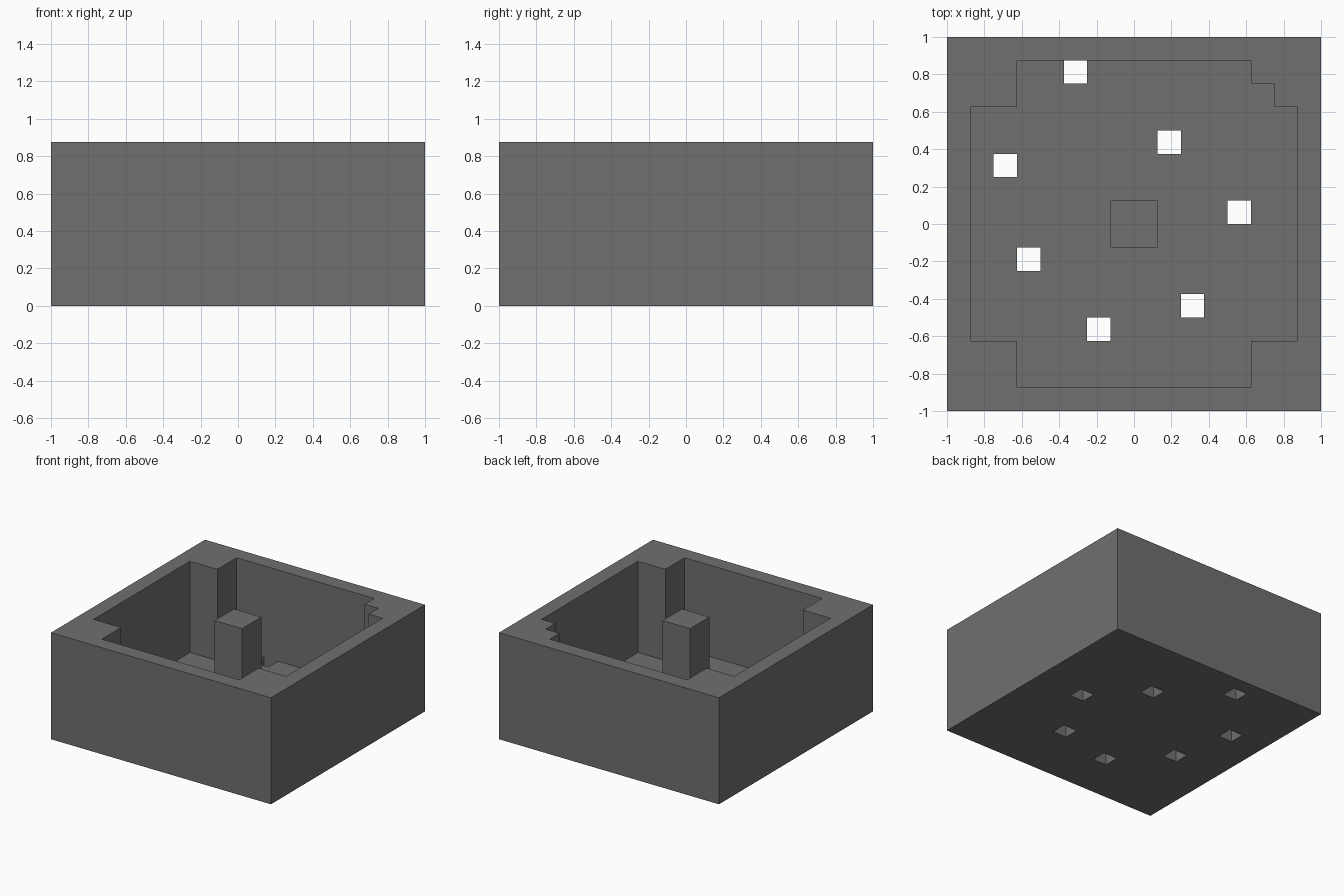
import bpy
import bmesh

CELL = 0.125      # everything snaps to this module
HEIGHT = 7 * CELL
FLOOR = CELL

cube = bpy.data.objects.get("Cube")
if cube:
    bpy.data.objects.remove(cube, do_unlink=True)

# Single dark grey material
GREY = (0.16, 0.16, 0.16, 1)
mat = bpy.data.materials.new("dark grey")
mat.use_nodes = True
mat.diffuse_color = GREY
mat.node_tree.nodes["Principled BSDF"].inputs["Base Color"].default_value = GREY


def prism(name, outline, z0, z1):
    """Extrude a flat outline, given in cells, from z0 to z1."""
    bm = bmesh.new()
    face = bm.faces.new([bm.verts.new((x * CELL, y * CELL, z0)) for x, y in outline])
    top = bmesh.ops.extrude_face_region(bm, geom=[face])["geom"]
    verts = [v for v in top if isinstance(v, bmesh.types.BMVert)]
    bmesh.ops.translate(bm, vec=(0, 0, z1 - z0), verts=verts)
    bmesh.ops.recalc_face_normals(bm, faces=bm.faces)
    mesh = bpy.data.meshes.new(name)
    bm.to_mesh(mesh)
    bm.free()
    mesh.materials.append(mat)
    obj = bpy.data.objects.new(name, mesh)
    bpy.context.collection.objects.link(obj)
    return obj


def rect(x, y, w, d):
    return [(x, y), (x + w, y), (x + w, y + d), (x, y + d)]


def cut(target, cutter):
    """Subtract the cutter, then discard it."""
    mod = target.modifiers.new("cut", 'BOOLEAN')
    mod.operation = 'DIFFERENCE'
    mod.solver = 'EXACT'
    mod.object = cutter
    bpy.context.view_layer.objects.active = target
    bpy.ops.object.modifier_apply(modifier=mod.name)
    bpy.data.objects.remove(cutter, do_unlink=True)


# Solid outer block
box = prism("open_box", rect(-8, -8, 16, 16), 0, HEIGHT)

# Cavity with square corner posts; the back left post is stepped
cavity = [(-5, -7), (5, -7), (5, -5), (7, -5), (7, 5), (6, 5), (6, 6), (5, 6),
          (5, 7), (-5, 7), (-5, 5), (-7, 5), (-7, -5), (-5, -5)]
cut(box, prism("cavity_cutter", cavity, FLOOR, HEIGHT + CELL))

# Drain holes through the floor
for x, y in [(-3, 6), (1, 3), (-6, 2), (4, 0), (-5, -2), (2, -4), (-2, -5)]:
    cut(box, prism("hole_cutter", rect(x, y, 1, 1), -CELL, FLOOR + CELL))

# Centre pillar, level with the rim and sunk slightly into the floor
prism("centre_pillar", rect(-1, -1, 2, 2), FLOOR - 0.02, HEIGHT)
